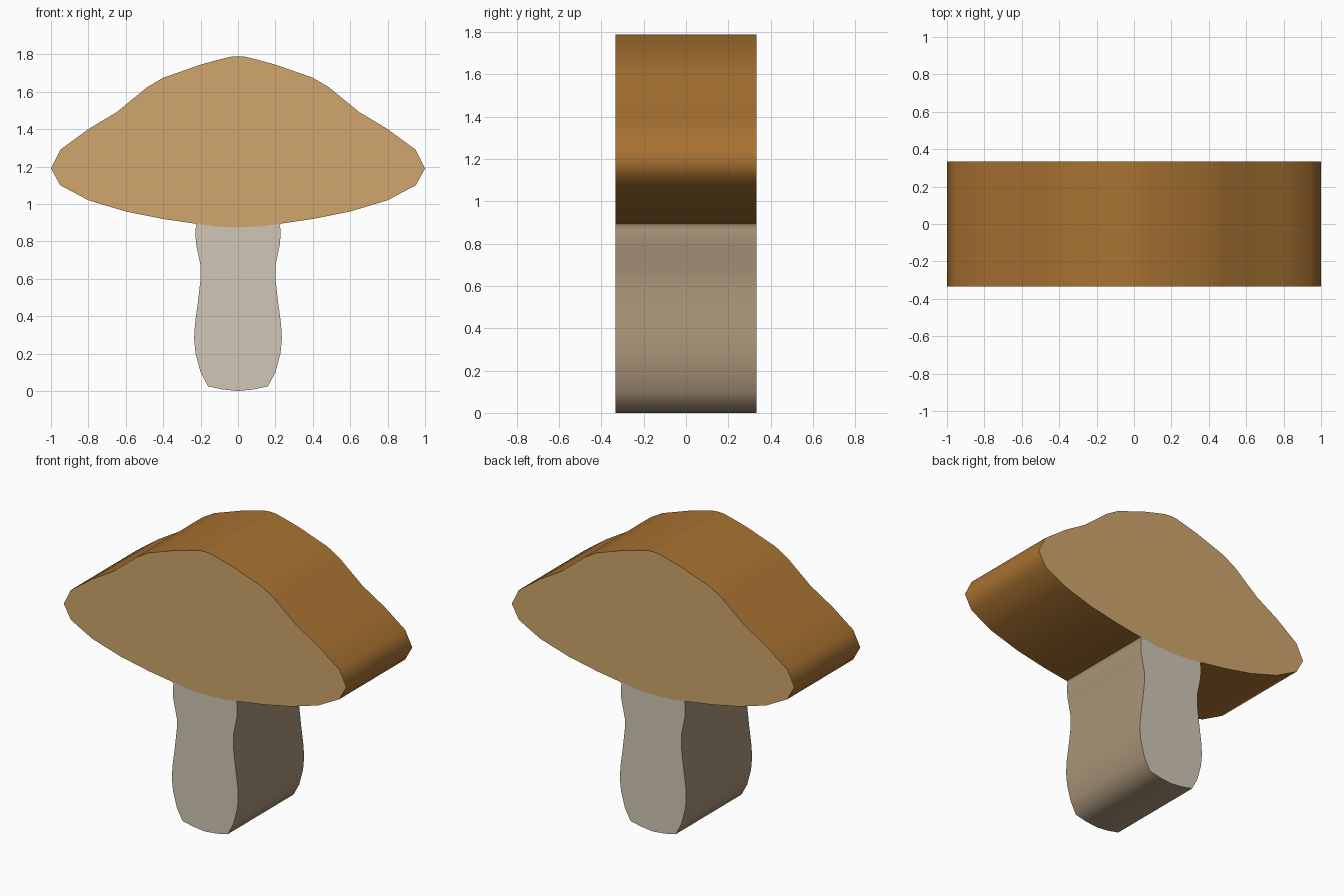
import bpy
import bmesh
import math

if "Cube" in bpy.data.objects:
    bpy.data.objects.remove(bpy.data.objects["Cube"])

HALF_DEPTH = 0.333


def material(name, rgb):
    """Flat colour given as sRGB 0-255, stored linear."""
    mat = bpy.data.materials.new(name)
    lin = [((c / 255 + 0.055) / 1.055) ** 2.4 for c in rgb]
    mat.diffuse_color = (*lin, 1.0)
    mat.use_nodes = True
    mat.node_tree.nodes["Principled BSDF"].inputs["Base Color"].default_value = mat.diffuse_color
    return mat


def extruded_part(name, half, face_mat, side_mat):
    """Mirror a half profile (top centre to bottom centre) and extrude it along y."""
    profile = half + [(-x, z) for x, z in reversed(half) if x > 0]
    bm = bmesh.new()
    front = bm.faces.new([bm.verts.new((x, -HALF_DEPTH, z)) for x, z in profile])
    back = bmesh.ops.extrude_face_region(bm, geom=[front], use_keep_orig=True)
    moved = [g for g in back["geom"] if isinstance(g, bmesh.types.BMVert)]
    bmesh.ops.translate(bm, verts=moved, vec=(0, 2 * HALF_DEPTH, 0))
    bmesh.ops.recalc_face_normals(bm, faces=bm.faces)
    for f in bm.faces:
        f.material_index = 0 if abs(f.normal.y) > 0.9 else 1
    mesh = bpy.data.meshes.new(name)
    bm.to_mesh(mesh)
    bm.free()
    mesh.materials.append(face_mat)
    mesh.materials.append(side_mat)
    obj = bpy.data.objects.new(name, mesh)
    bpy.context.collection.objects.link(obj)
    bpy.ops.object.select_all(action='DESELECT')
    obj.select_set(True)
    bpy.context.view_layer.objects.active = obj
    bpy.ops.object.shade_smooth_by_angle(angle=math.radians(65))
    return obj


# Underside of the cap, shared with the top of the stem
seam = [(0.23, 0.895), (0.12, 0.88), (0, 0.875)]

# Cap
cap = [(0, 1.79), (0.04, 1.787), (0.09, 1.775), (0.20, 1.745), (0.40, 1.675),
       (0.485, 1.625), (0.65, 1.49), (0.80, 1.40), (0.95, 1.29), (1.0, 1.19),
       (0.95, 1.10), (0.80, 1.02), (0.60, 0.96), (0.40, 0.92)] + seam
extruded_part("cap", cap,
              material("tan cap face", (208, 166, 109)),
              material("brown cap skin", (168, 114, 49)))

# Stem
stem = seam[::-1] + [(0.222, 0.885), (0.228, 0.865), (0.225, 0.79), (0.20, 0.67),
                     (0.20, 0.60), (0.215, 0.47), (0.23, 0.36), (0.235, 0.28),
                     (0.227, 0.20), (0.20, 0.10), (0.16, 0.025), (0.08, 0.008), (0, 0)]
extruded_part("stem", stem,
              material("pale stem face", (208, 198, 182)),
              material("beige stem skin", (170, 149, 121)))
